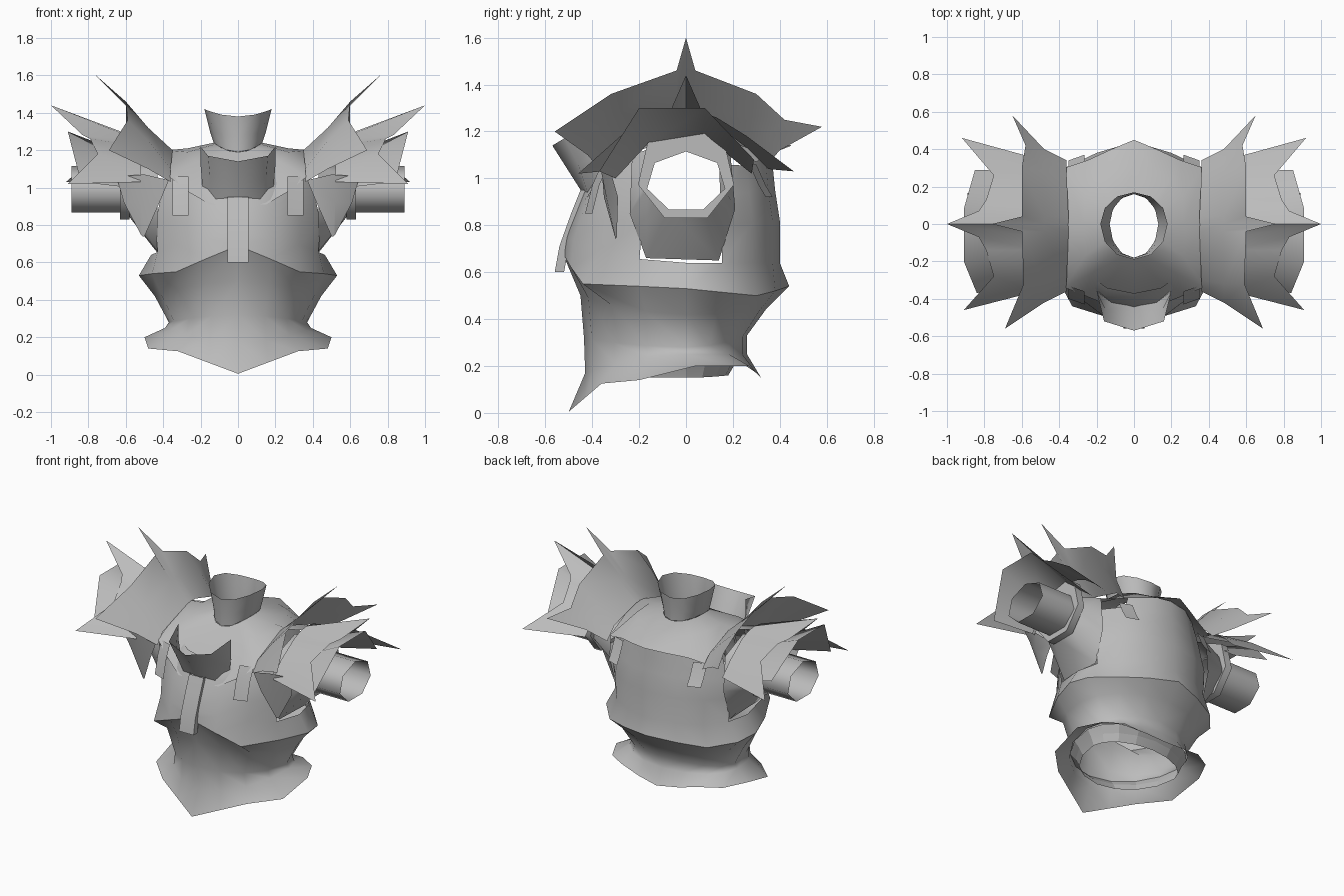
import bpy, bmesh, math
from mathutils import Vector

if "Cube" in bpy.data.objects:
    bpy.data.objects.remove(bpy.data.objects["Cube"], do_unlink=True)

GREY = (0.5, 0.5, 0.5, 1)
steel = bpy.data.materials.new("grey steel")
steel.use_nodes = True
steel.diffuse_color = GREY
steel.node_tree.nodes["Principled BSDF"].inputs["Base Color"].default_value = GREY


def patch(name, rows, closed=False, pivot=(0, 0, 0.8), hole=None, angle=60):
    """Skin rows of points, face outward from pivot, mirror across x."""
    bm = bmesh.new()
    grid = [[bm.verts.new(point) for point in row] for row in rows]
    for low, high in zip(grid, grid[1:]):
        count = len(low)
        for i in range(count if closed else count - 1):
            j = (i + 1) % count
            bm.faces.new((low[i], low[j], high[j], high[i]))
    if hole:
        doomed = [f for f in bm.faces if hole(f.calc_center_median())]
        bmesh.ops.delete(bm, geom=doomed, context='FACES')
    bmesh.ops.remove_doubles(bm, verts=bm.verts, dist=0.0005)
    bm.normal_update()
    centre = Vector(pivot)
    outward = sum(f.normal.dot(f.calc_center_median() - centre) * f.calc_area()
                  for f in bm.faces)
    if outward < 0:
        bmesh.ops.reverse_faces(bm, faces=bm.faces)
    mesh = bpy.data.meshes.new(name)
    bm.to_mesh(mesh)
    bm.free()
    mesh.materials.append(steel)
    obj = bpy.data.objects.new(name, mesh)
    bpy.context.collection.objects.link(obj)
    mirror = obj.modifiers.new("mirror", 'MIRROR')
    mirror.use_clip = True
    bpy.ops.object.select_all(action='DESELECT')
    obj.select_set(True)
    bpy.context.view_layer.objects.active = obj
    bpy.ops.object.shade_smooth_by_angle(angle=math.radians(angle))


def half_ring(front, side, back, width, fore, aft, peak=2, steps=8):
    """Half a body ring, front to back; the first three values are heights."""
    points = []
    for i in range(steps + 1):
        t = math.pi * i / steps
        c = math.cos(t)
        end, depth = (front, fore) if c > 0 else (back, aft)
        z = side + (end - side) * abs(c) ** peak
        x = width * math.sin(t) if 0 < i < steps else 0
        points.append((x, -depth * c, z))
    return points


def arm_ring(x, y, z, ry, rz, sides=7):
    """Ring around the arm axis with one corner on top."""
    turn = [math.tau * i / sides for i in range(sides)]
    return [(x, y + ry * math.sin(t), z + rz * math.cos(t)) for t in turn]


# Breastplate and backplate with open armholes
waist_seam = [(0, -.53, .69), (.17, -.49, .62), (.33, -.44, .55),
              (.46, -.2, .54), (.53, 0, .53), (.5, .15, .515),
              (.37, .3, .5), (.2, .38, .52), (0, .44, .54)]
patch("chest_shell", [
    waist_seam,
    half_ring(.75, .64, .64, .465, .52, .4),
    half_ring(.85, .8, .82, .48, .48, .4),
    half_ring(.95, .93, .95, .45, .44, .38),
    half_ring(1, 1.06, 1.05, .41, .41, .37),
    half_ring(1.04, 1.13, 1.16, .37, .37, .36),
], hole=lambda c: abs(c.y) < .2 and c.z > .66)

# Flared waist guard with a pointed front hem
hem = [(0, -.5, .005), (.16, -.43, .065), (.32, -.36, .125),
       (.48, -.2, .14), (.5, .04, .2), (.42, .2, .2),
       (.3, .27, .2), (.15, .3, .17), (0, .32, .15)]
patch("waist_guard", [
    waist_seam,
    half_ring(.5, .42, .44, .445, .45, .34),
    half_ring(.32, .28, .33, .37, .435, .26),
    half_ring(.17, .25, .25, .39, .43, .26),
    hem,
], pivot=(0, 0, .35))

# Faceted belt inside the hem
patch("inner_belt", [
    half_ring(.15, .15, .16, .33, .36, .18),
    half_ring(.2, .2, .21, .35, .39, .21),
    half_ring(.24, .25, .25, .38, .43, .25),
], pivot=(0, -.1, .18), angle=10)

# Shoulder yoke and standing collar
patch("shoulder_yoke", [
    half_ring(1.19, 1.24, 1.22, .13, .18, .16),
    [(0, -.3, 1.08), (.12, -.29, 1.08), (.22, -.26, 1.14),
     (.27, -.18, 1.19), (.27, 0, 1.21), (.26, .15, 1.21),
     (.2, .24, 1.2), (.1, .29, 1.19), (0, .31, 1.18)],
    [(0, -.44, .91), (.15, -.43, .91), (.27, -.38, .98),
     (.37, -.34, 1.06), (.38, 0, 1.2), (.37, .3, 1.07),
     (.25, .34, 1.1), (.12, .4, 1.12), (0, .45, 1.14)],
])
patch("collar", [
    half_ring(1.19, 1.24, 1.22, .13, .18, .16, steps=6),
    half_ring(1.28, 1.3, 1.28, .15, .18, .16, steps=6),
    half_ring(1.38, 1.42, 1.38, .18, .19, .17, steps=6),
], pivot=(0, 0, 1.3))

# V-shaped throat guard leaning off the chest
patch("throat_guard", [
    [(0, -.43, .92), (.12, -.42, .94), (.19, -.36, 1)],
    [(0, -.5, 1.03), (.15, -.46, 1.06), (.2, -.36, 1.12)],
    [(0, -.57, 1.14), (.16, -.52, 1.17), (.2, -.36, 1.22)],
])

# Straps on the chest and back
patch("centre_strap", [
    [(0, y, z), (.055, y, z), (.055, y + .04, z)]
    for y, z in ((-.56, .6), (-.54, .71), (-.49, .85), (-.45, .95))
], angle=30)
for name, facing, base, lift in (("front_strap", -1, .85, .06),
                                 ("back_strap", 1, .92, 0)):
    patch(name, [
        [(.265, facing * (y + lift), z), (.35, facing * (y + lift - .03), z)]
        for y, z in ((.37, base), (.34, .97), (.3, 1.06))
    ])

# Sleeve funnel, open arm tube and cuff
arm = (.7, 0, .99)
armhole = [(0, 1.18), (.19, 1.1), (.21, .87), (.14, .65),
           (-.17, .66), (-.24, .85), (-.23, 1.1)]
patch("sleeve", [[(.43, y, z) for y, z in armhole],
                 arm_ring(.6, 0, .985, .17, .13)], True, arm)
patch("arm_tube", [arm_ring(.58, 0, .985, .17, .13),
                   arm_ring(.89, 0, .985, .17, .13)], True, arm, angle=90)
patch("arm_cuff", [arm_ring(x, 0, z, ry, rz) for x, z, ry, rz in
                   ((.58, .985, .17, .13), (.58, 1.02, .21, .21),
                    (.63, 1.02, .21, .21), (.63, .985, .17, .13))],
      True, arm)

# Layered shoulder plates with spiked rims
shoulder = (.6, 0, .8)
patch("upper_shoulder_plate", [
    [(.36, -.36, 1.03), (.36, -.3, 1.1), (.35, -.04, 1.2), (.35, 0, 1.2),
     (.35, .04, 1.2), (.36, .26, 1.13), (.36, .31, 1.08), (.36, .34, 1.05)],
    [(.48, -.42, 1.1), (.48, -.32, 1.25), (.48, -.04, 1.32), (.48, 0, 1.32),
     (.48, .04, 1.32), (.48, .28, 1.25), (.48, .35, 1.18), (.48, .4, 1.12)],
    [(.69, -.56, 1.2), (.59, -.32, 1.36), (.6, -.04, 1.46), (.76, 0, 1.6),
     (.6, .04, 1.46), (.6, .3, 1.36), (.58, .42, 1.25), (.65, .58, 1.22)],
], pivot=shoulder)
patch("middle_shoulder_plate", [
    [(.52, -.36, 1.03), (.52, -.28, 1.13), (.52, -.14, 1.22), (.52, -.07, 1.25),
     (.52, 0, 1.26), (.52, .07, 1.25), (.52, .14, 1.22), (.52, .26, 1.13),
     (.52, .35, 1.04)],
    [(.91, -.46, 1.02), (.75, -.28, 1.18), (.79, -.14, 1.26), (.83, -.07, 1.28),
     (1, 0, 1.44), (.83, .07, 1.28), (.79, .13, 1.26), (.75, .26, 1.18),
     (.92, .46, 1.03)],
], pivot=shoulder)
patch("lower_shoulder_plate", [
    [(.58, -.3, 1), (.6, -.17, 1.14), (.6, .08, 1.18), (.58, .28, 1.02)],
    [(.84, -.37, 1.03), (.91, -.2, 1.3), (.91, .08, 1.3), (.85, .29, 1.08)],
], pivot=shoulder)

# Pointed guard hanging in front of the armpit
patch("armpit_guard", [
    [(.37, -.36, 1.04), (.5, -.37, 1.07), (.65, -.33, 1.06)],
    [(.42, -.35, .92), (.52, -.34, .92), (.61, -.29, .92)],
    [(.5, -.3, .74), (.51, -.3, .74), (.52, -.295, .75)],
])
